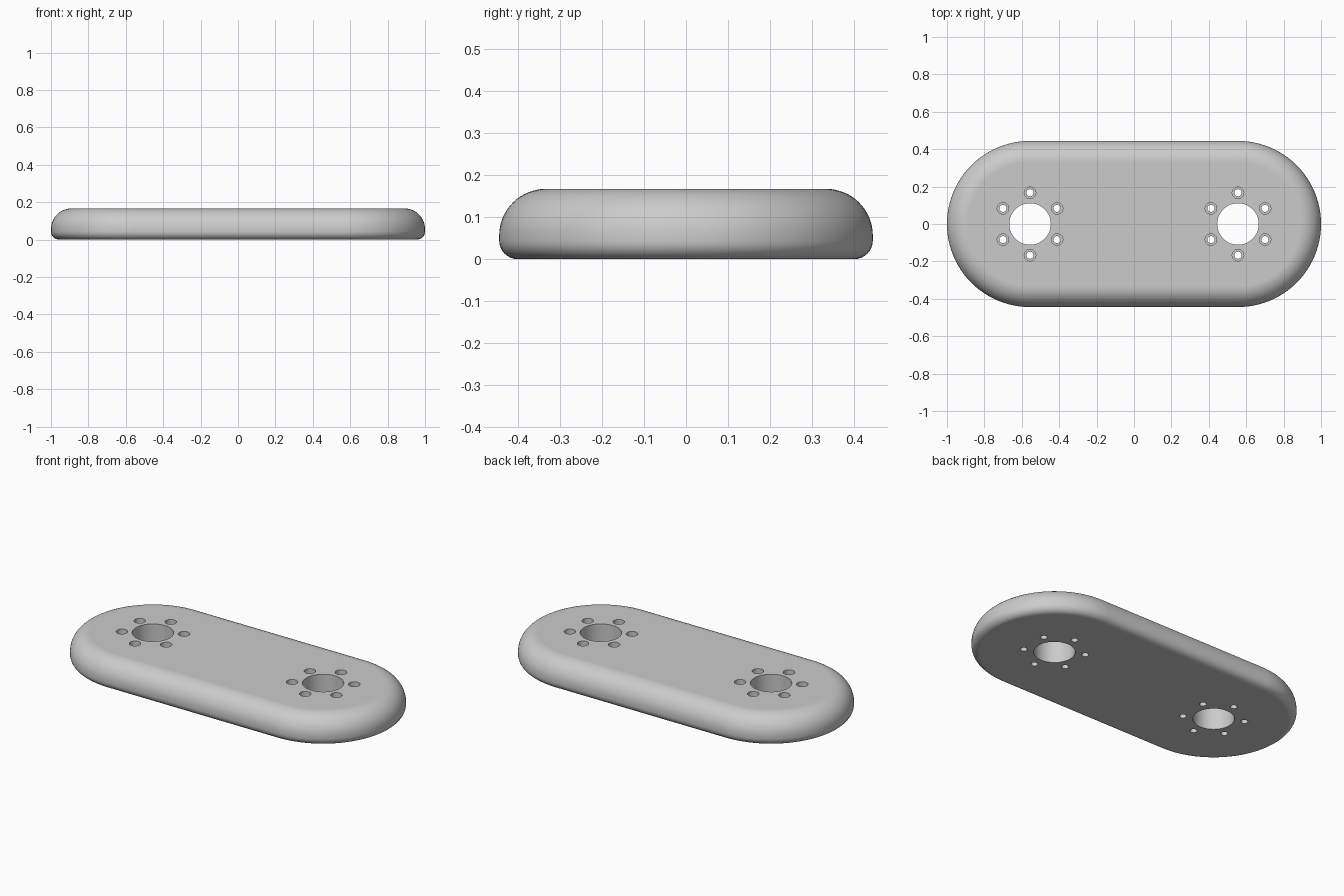
import bpy
import bmesh
from math import cos, sin, pi, radians

cube = bpy.data.objects.get("Cube")
if cube:
    bpy.data.objects.remove(cube, do_unlink=True)

HEIGHT = 0.167
END_RADIUS = 0.444
END_X = 1 - END_RADIUS
TOP_FILLET, BOTTOM_FILLET = 0.111, 0.044
BORE_RADIUS = 0.111
BOLT_CIRCLE = 0.167
BOLT_RADIUS, HEAD_RADIUS, HEAD_DEPTH = 0.019, 0.031, 0.055

grey = bpy.data.materials.new("plain grey")
grey.use_nodes = True
colour = (0.6, 0.6, 0.6, 1)
grey.diffuse_color = colour
grey.node_tree.nodes["Principled BSDF"].inputs["Base Color"].default_value = colour


def slot_outline(radius, half=48):
    """Two half circles joined by straight sides."""
    points = []
    for side in (1, -1):
        for i in range(half + 1):
            a = -pi / 2 + pi * i / half
            points.append((side * (END_X + radius * cos(a)), side * radius * sin(a)))
    return points


def circle_outline(x, y, radius, count):
    return [(x + radius * cos(2 * pi * i / count), y + radius * sin(2 * pi * i / count))
            for i in range(count)]


def skin(bm, sections):
    """Closed solid through a stack of (outline, z) sections."""
    rings = [[bm.verts.new((x, y, z)) for x, y in outline] for outline, z in sections]
    for low, high in zip(rings, rings[1:]):
        n = len(low)
        for i in range(n):
            j = (i + 1) % n
            bm.faces.new((low[i], low[j], high[j], high[i]))
    bm.faces.new(rings[0][::-1])
    bm.faces.new(rings[-1])


def make_object(name, bm):
    mesh = bpy.data.meshes.new(name)
    bmesh.ops.recalc_face_normals(bm, faces=bm.faces)
    bm.to_mesh(mesh)
    bm.free()
    mesh.materials.append(grey)
    obj = bpy.data.objects.new(name, mesh)
    bpy.context.collection.objects.link(obj)
    return obj


# Rounded plate: small fillet below, large fillet above
profile = []
for fillet, z, start, steps in ((BOTTOM_FILLET, BOTTOM_FILLET, -pi / 2, 8),
                                (TOP_FILLET, HEIGHT - TOP_FILLET, 0, 16)):
    for i in range(steps + 1):
        a = start + pi / 2 * i / steps
        profile.append((END_RADIUS - fillet + fillet * cos(a), z + fillet * sin(a)))
bm = bmesh.new()
skin(bm, [(slot_outline(r), z) for r, z in profile])
plate = make_object("link_plate", bm)

# Bores, each ringed by six counterbored bolt holes
bm = bmesh.new()
below, above, step = -0.1, HEIGHT + 0.1, HEIGHT - HEAD_DEPTH
for x in (-END_X, END_X):
    bore = circle_outline(x, 0, BORE_RADIUS, 64)
    skin(bm, [(bore, below), (bore, above)])
    for k in range(6):
        a = radians(30 + 60 * k)
        cx, cy = x + BOLT_CIRCLE * cos(a), BOLT_CIRCLE * sin(a)
        shank = circle_outline(cx, cy, BOLT_RADIUS, 32)
        head = circle_outline(cx, cy, HEAD_RADIUS, 32)
        skin(bm, [(shank, below), (shank, step), (head, step), (head, above)])
cutter = make_object("hole_cutter", bm)
cutter.hide_render = True

# Cut the holes and bake the result
cut = plate.modifiers.new("holes", "BOOLEAN")
cut.operation = "DIFFERENCE"
cut.solver = "EXACT"
cut.object = cutter
bpy.ops.object.select_all(action="DESELECT")
plate.select_set(True)
bpy.context.view_layer.objects.active = plate
bpy.ops.object.modifier_apply(modifier=cut.name)
bpy.data.objects.remove(cutter, do_unlink=True)

# Smooth fillets and bores, crisp hole edges, flat faces kept flat
bpy.ops.object.shade_smooth_by_angle(angle=radians(35))
weighted = plate.modifiers.new("weighted_normals", "WEIGHTED_NORMAL")
weighted.keep_sharp = True
